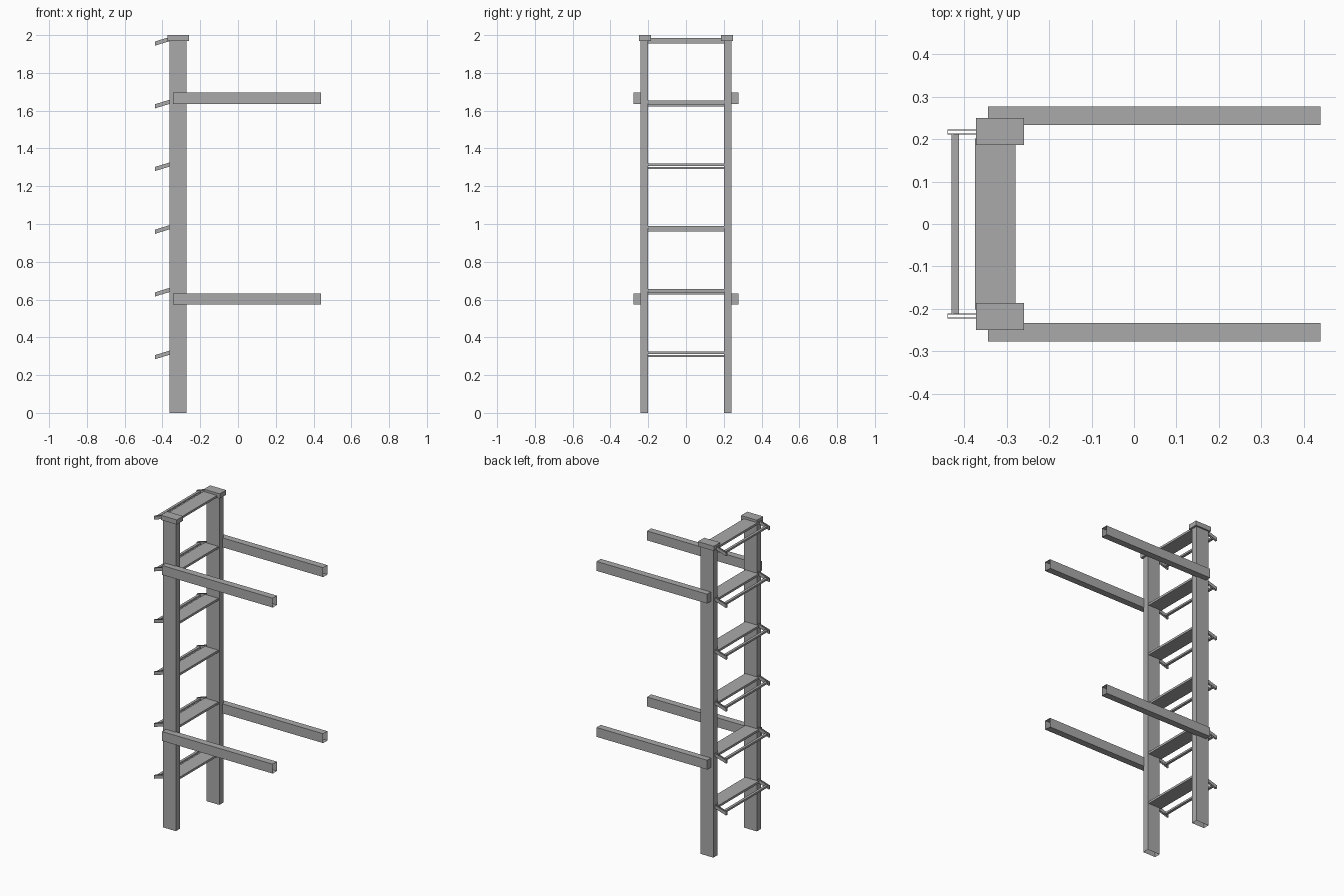
import bpy
import bmesh

cube = bpy.data.objects.get("Cube")
if cube:
    bpy.data.objects.remove(cube, do_unlink=True)

# Single plain metal colour
metal = bpy.data.materials.new("grey metal")
metal.use_nodes = True
metal.diffuse_color = (0.4, 0.4, 0.4, 1)
metal.node_tree.nodes["Principled BSDF"].inputs["Base Color"].default_value = (0.4, 0.4, 0.4, 1)


def finish(name, bm):
    mesh = bpy.data.meshes.new(name)
    bm.to_mesh(mesh)
    bm.free()
    mesh.materials.append(metal)
    obj = bpy.data.objects.new(name, mesh)
    bpy.context.collection.objects.link(obj)
    return obj


def box(name, xs, ys, zs, shear=0.0, open_dir=None):
    """Box between limits; shear lifts the +x end, open_dir drops one face."""
    bm = bmesh.new()
    bmesh.ops.create_cube(bm, size=1)
    for v in bm.verts:
        a, b, c = (int(t > 0) for t in v.co)
        v.co = (xs[a], ys[b], zs[c] + shear * a)
    bm.normal_update()
    if open_dir:
        axis, sign = open_dir
        gone = [f for f in bm.faces if f.normal[axis] * sign > 0.9]
        bmesh.ops.delete(bm, geom=gone, context='FACES_ONLY')
    return finish(name, bm)


def span(side, near, far):
    return sorted((side * near, side * far))


TREAD_TOPS = [0.325 + 0.332 * i for i in range(6)]

for side, label in ((1, "back"), (-1, "front")):
    # Upright rails, open underneath, with caps
    box(label + "_post", (-0.362, -0.272), span(side, 0.2, 0.24), (0, 1.98), open_dir=(2, -1))
    box(label + "_post_cap", (-0.372, -0.259), span(side, 0.186, 0.25), (1.97, 2.0))

    # Hollow support arms, open at the far end
    for z, level in ((0.573, "lower"), (1.636, "upper")):
        box(f"{label}_{level}_arm", (-0.344, 0.44), span(side, 0.234, 0.277),
            (z, z + 0.06), open_dir=(0, 1))

    # Sloping side plates that hold each rung bar
    for i, top in enumerate(TREAD_TOPS):
        for y in (0.211, 0.221):
            box(f"{label}_bracket_{i + 1}", (-0.44, -0.355), span(side, y, y + 0.002),
                (top - 0.041, top - 0.019), shear=0.026)
        box(f"{label}_bracket_end_{i + 1}", (-0.44, -0.438), span(side, 0.211, 0.223),
            (top - 0.041, top - 0.019))

# Treads and the thin outer bars
for i, top in enumerate(TREAD_TOPS):
    box(f"tread_{i + 1}", (-0.375, -0.279), (-0.202, 0.202), (top - 0.014, top))
    box(f"outer_bar_{i + 1}", (-0.43, -0.413), (-0.213, 0.213), (top - 0.03, top - 0.018))
